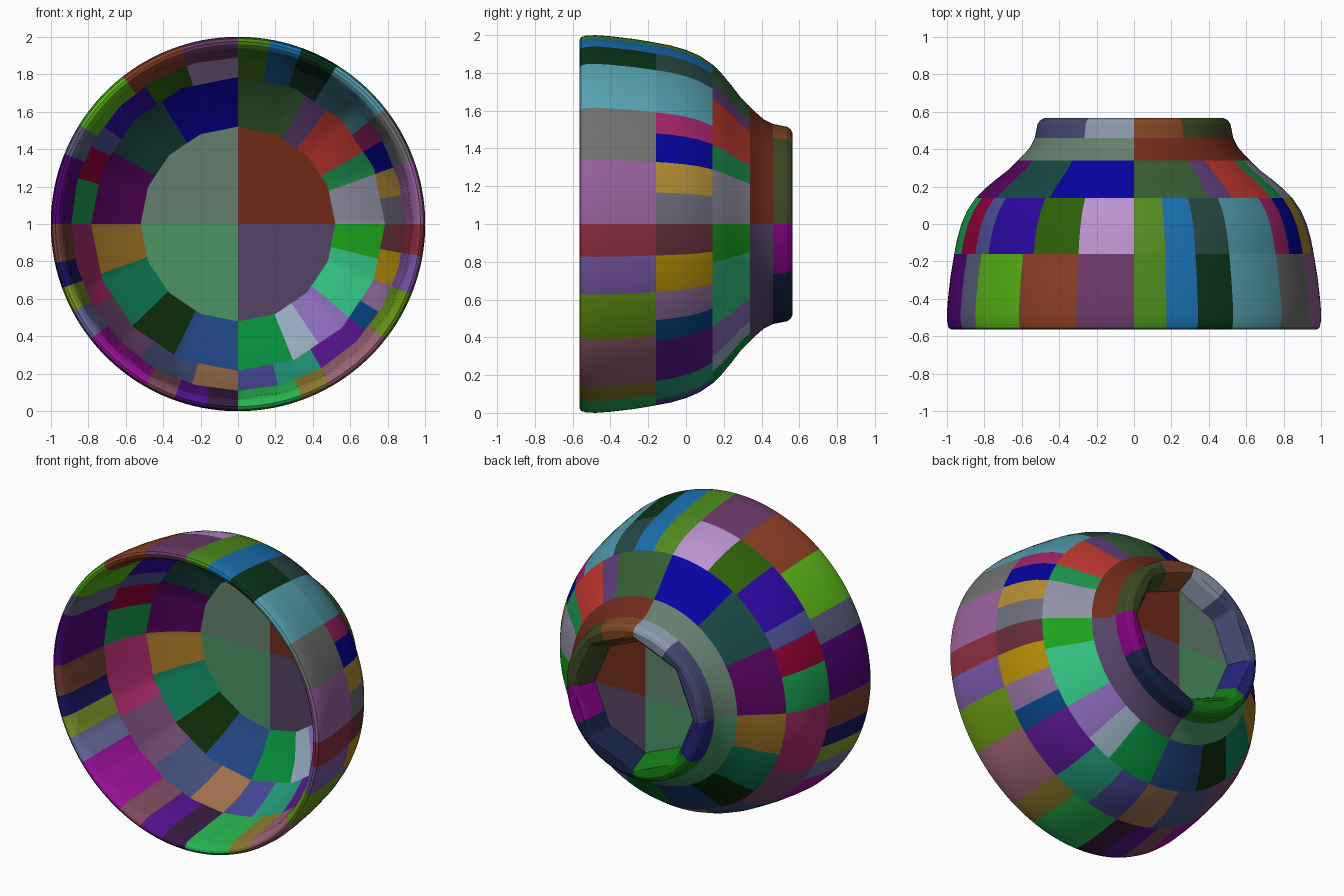
import bpy, bmesh
from math import sin, cos, pi, radians

if "Cube" in bpy.data.objects:
    bpy.data.objects.remove(bpy.data.objects["Cube"])

STEP = 2  # degrees per segment around the bowl axis (y)


def material(hex_code):
    name = "colour_" + hex_code
    if name in bpy.data.materials:
        return bpy.data.materials[name]
    mat = bpy.data.materials.new(name)
    rgb = [(int(hex_code[i:i + 2], 16) / 255) ** 2.2 for i in (0, 2, 4)]
    mat.diffuse_color = (*rgb, 1)
    mat.use_nodes = True
    mat.node_tree.nodes["Principled BSDF"].inputs["Base Color"].default_value = mat.diffuse_color
    return mat


def radius_at(r, sides, deg):
    # sides = 0 is round, otherwise the section is a flat-sided polygon
    if not sides:
        return r
    half = pi / sides
    return r * cos(half) / cos(radians(deg) % (2 * half) - half)


def revolve(name, paths, pieces):
    """Spin (y, radius, sides) paths round y; pieces = 'end_angle:colour', clockwise from the top."""
    pieces = [(int(a), c) for a, c in (p.split(":") for p in pieces.split())]
    mesh = bpy.data.meshes.new(name)
    obj = bpy.data.objects.new(name, mesh)
    bpy.context.collection.objects.link(obj)
    for _, colour in pieces:
        mesh.materials.append(material(colour))
    bm = bmesh.new()
    angles = range(0, 360, STEP)
    for path in paths:
        rings = []
        for y, r, n in path:
            if r == 0:
                rings.append([bm.verts.new((0, y, 1))] * len(angles))
                continue
            ring = []
            for a in angles:
                q, t = radius_at(r, n, a), radians(a)
                ring.append(bm.verts.new((q * sin(t), y, 1 + q * cos(t))))
            rings.append(ring)
        for a, b in zip(rings, rings[1:]):
            for i, deg in enumerate(angles):
                k = (i + 1) % len(angles)
                corners = list(dict.fromkeys((a[i], a[k], b[k], b[i])))
                face = bm.faces.new(corners)
                face.material_index = next(j for j, p in enumerate(pieces) if deg < p[0])
    bm.to_mesh(mesh)
    bm.free()
    bpy.ops.object.select_all(action='DESELECT')
    obj.select_set(True)
    bpy.context.view_layer.objects.active = obj
    bpy.ops.object.shade_smooth_by_angle(angle=radians(16))
    return obj


# Rim: faceted inside, rounded lip, smooth outside
revolve("rim", [[
    (-.16, .89, 24), (-.50, .93, 24), (-.54, .94, 0), (-.56, .96, 0), (-.564, .975, 0),
    (-.555, .99, 0), (-.53, .997, 0), (-.48, 1.0, 0), (-.40, .994, 0), (-.28, .98, 0), (-.16, .96, 0)]],
    "10:4c8a22 20:1f70b0 32:12361f 52:58a2b0 70:707070 90:96609a 100:8a3040 112:7455a0 "
    "128:66941a 150:9c6474 160:8a7a30 180:2cb552 190:3a2042 200:55188a 210:7c4a5c 232:9a189a "
    "242:6a6ca0 250:80982c 258:1c1c62 270:754438 292:520c78 302:5a5e7c 322:58b01c 342:8a402a 360:6c3c6a")

# Upper wall
revolve("upper_wall", [
    [(.14, .785, 16), (0, .85, 16), (-.16, .89, 24)],
    [(-.16, .96, 0), (-.08, .945, 0), (0, .922, 0), (.07, .892, 0), (.14, .845, 0)]],
    "10:558a25 20:1f6fb0 32:2c4a45 52:5098a8 60:a02868 70:0c0c98 80:b08a35 90:6c6a78 100:63303a "
    "112:b08810 122:8a6a98 130:0f4580 150:5a1c90 166:28987a 180:4a4a98 196:a07050 216:45507a "
    "240:704a70 270:b03070 286:20a050 298:900838 306:4a5090 326:3010a0 342:306010 360:b890cc")

# Lower wall curving in towards the foot
revolve("lower_wall", [
    [(.34, .52, 16), (.25, .67, 16), (.14, .785, 16)],
    [(.14, .845, 0), (.19, .795, 0), (.24, .735, 0), (.29, .67, 0), (.34, .62, 0)]],
    "28:3a6038 38:60407a 60:bf3a33 70:22914f 90:9090a5 104:22a022 130:35c080 146:8a6ab8 158:94a8bc "
    "180:0f8a3c 206:264680 226:15300f 250:157a55 270:a0742a 300:5a0c62 328:1e4a45 360:1008a0")

# Floor in four quarters: inside face, outer shoulder and recess behind the foot
revolve("floor", [
    [(.34, 0, 0), (.34, .52, 16)],
    [(.34, .62, 0), (.37, .59, 0), (.41, .555, 0), (.46, .53, 0)],
    [(.43, .38, 8), (.43, 0, 0)]],
    "90:702f20 180:564466 270:4c9264 360:647e6e")

# Foot ring
revolve("foot_ring", [[
    (.46, .53, 0), (.50, .522, 0), (.535, .515, 0), (.555, .50, 0), (.565, .48, 0),
    (.56, .455, 8), (.54, .43, 8), (.43, .38, 8)]],
    "30:80482a 90:3f4a28 120:800a80 180:1c2645 236:1c7a1c 270:28287a 330:454a70 360:8a98ac")
